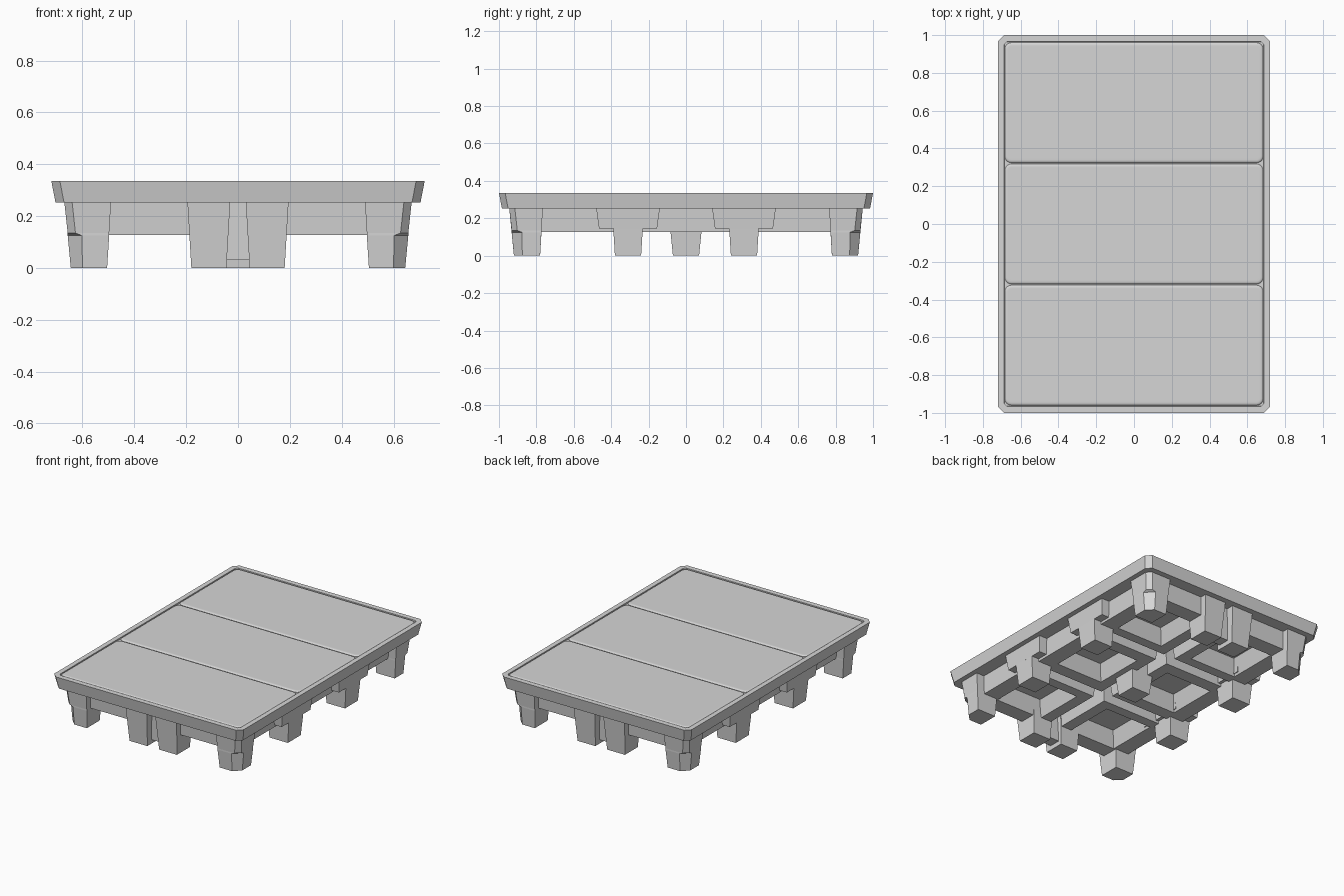
import bpy, bmesh, math

if "Cube" in bpy.data.objects:
    bpy.data.objects.remove(bpy.data.objects["Cube"])

grey = bpy.data.materials.new("light_grey_plastic")
grey.diffuse_color = (0.67, 0.67, 0.67, 1)
grey.use_nodes = True
grey.node_tree.nodes["Principled BSDF"].inputs["Base Color"].default_value = grey.diffuse_color


def rect(x0, x1, y0, y1, z, c=0.0, corners=(1, 1, 1, 1)):
    """Rectangle loop at height z; flagged corners are chamfered by c."""
    pts = [(x0, y0, 1, 1), (x1, y0, -1, 1), (x1, y1, -1, -1), (x0, y1, 1, -1)]
    out = []
    for i, (x, y, sx, sy) in enumerate(pts):
        if c and corners[i]:
            a, b = (x, y + sy * c, z), (x + sx * c, y, z)
            out += [a, b] if i % 2 == 0 else [b, a]
        else:
            out.append((x, y, z))
    return out


def rounded(x0, x1, y0, y1, z, r, n=5):
    """Rounded rectangle loop at height z."""
    out = []
    for k, (x, y) in enumerate([(x1 - r, y1 - r), (x0 + r, y1 - r),
                                (x0 + r, y0 + r), (x1 - r, y0 + r)]):
        for j in range(n + 1):
            a = math.pi / 2 * (k + j / n)
            out.append((x + r * math.cos(a), y + r * math.sin(a), z))
    return out


def loft(name, loops, sx=1, sy=1):
    """Skin equal-length loops into a capped solid, optionally mirrored."""
    bm = bmesh.new()
    rows = [[bm.verts.new((p[0] * sx, p[1] * sy, p[2])) for p in l] for l in loops]
    n = len(rows[0])
    for a, b in zip(rows, rows[1:]):
        for i in range(n):
            j = (i + 1) % n
            bm.faces.new((a[i], a[j], b[j], b[i]))
    bm.faces.new(rows[0])
    bm.faces.new(rows[-1])
    bmesh.ops.recalc_face_normals(bm, faces=bm.faces)
    me = bpy.data.meshes.new(name)
    bm.to_mesh(me)
    bm.free()
    me.materials.append(grey)
    ob = bpy.data.objects.new(name, me)
    bpy.context.collection.objects.link(ob)
    return ob


# Deck: tapered slab with chamfered corners and a shallow tray inside the rim
loft("deck", [rect(-.704, .704, -.984, .984, .252, .033),
              rect(-.72, .72, -1, 1, .335, .033),
              rect(-.687, .687, -.965, .965, .335, .014),
              rect(-.686, .686, -.964, .964, .325, .014)])

# Three top panels with softened edges
for i in (-1, 0, 1):
    y0, y1 = i * .642 - .318, i * .642 + .318
    loops = []
    for inset, z in ((0, .32), (0, .328), (.003, .332), (.008, .3345),
                     (.016, .335), (.024, .335)):
        loops.append(rounded(-.684 + inset, .684 - inset, y0 + inset, y1 - inset, z,
                             .035 - inset))
    panel = loft("top_panel", loops)
    bpy.ops.object.select_all(action='DESELECT')
    bpy.context.view_layer.objects.active = panel
    panel.select_set(True)
    bpy.ops.object.shade_smooth_by_angle(angle=math.radians(35))

# Six underside tubs, each with a steep-sided pit
for s in (-1, 1):
    for y0, y1, cy in ((-.27, .27, 0), (.35, .89, .6), (-.89, -.35, -.6)):
        cx = .305
        loft("underside_tub", [
            rect(.03, .61, y0 - .01, y1 + .01, .254),
            rect(.045, .60, y0, y1, .128),
            rect(cx - .18, cx + .18, cy - .18, cy + .18, .128),
            rect(cx - .15, cx + .15, cy - .15, cy + .15, .24)], sx=s)

for sx in (-1, 1):
    for sy in (-1, 1):
        # Corner feet: chamfered outer corner that steps in lower down
        c = (0, 0, 1, 0)
        loft("corner_foot", [
            rect(.49, .67, .765, .945, .254, .03, c),
            rect(.497, .657, .773, .932, .135, .03, c),
            rect(.497, .657, .773, .932, .125, .055, c),
            rect(.505, .645, .78, .92, 0, .045, c)], sx, sy)
        # Side feet flush below a wide shoulder
        loft("side_shoulder", [rect(.46, .67, .14, .48, .254),
                               rect(.475, .658, .155, .465, .145)], sx, sy)
        loft("side_foot", [rect(.497, .658, .231, .389, .146),
                           rect(.505, .645, .24, .38, 0)], sx, sy)
        # Paired end feet
        loft("end_foot", [rect(.03, .195, .765, .945, .254),
                          rect(.045, .18, .78, .92, 0)], sx, sy)

# Web joining each pair of end feet
for sy in (-1, 1):
    loft("end_foot_web", [rect(-.06, .06, .80, .89, .254),
                          rect(-.06, .06, .80, .88, .03)], 1, sy)

# Centre foot
loft("centre_foot", [rect(-.095, .095, -.095, .095, .254),
                     rect(-.07, .07, -.07, .07, 0)])
